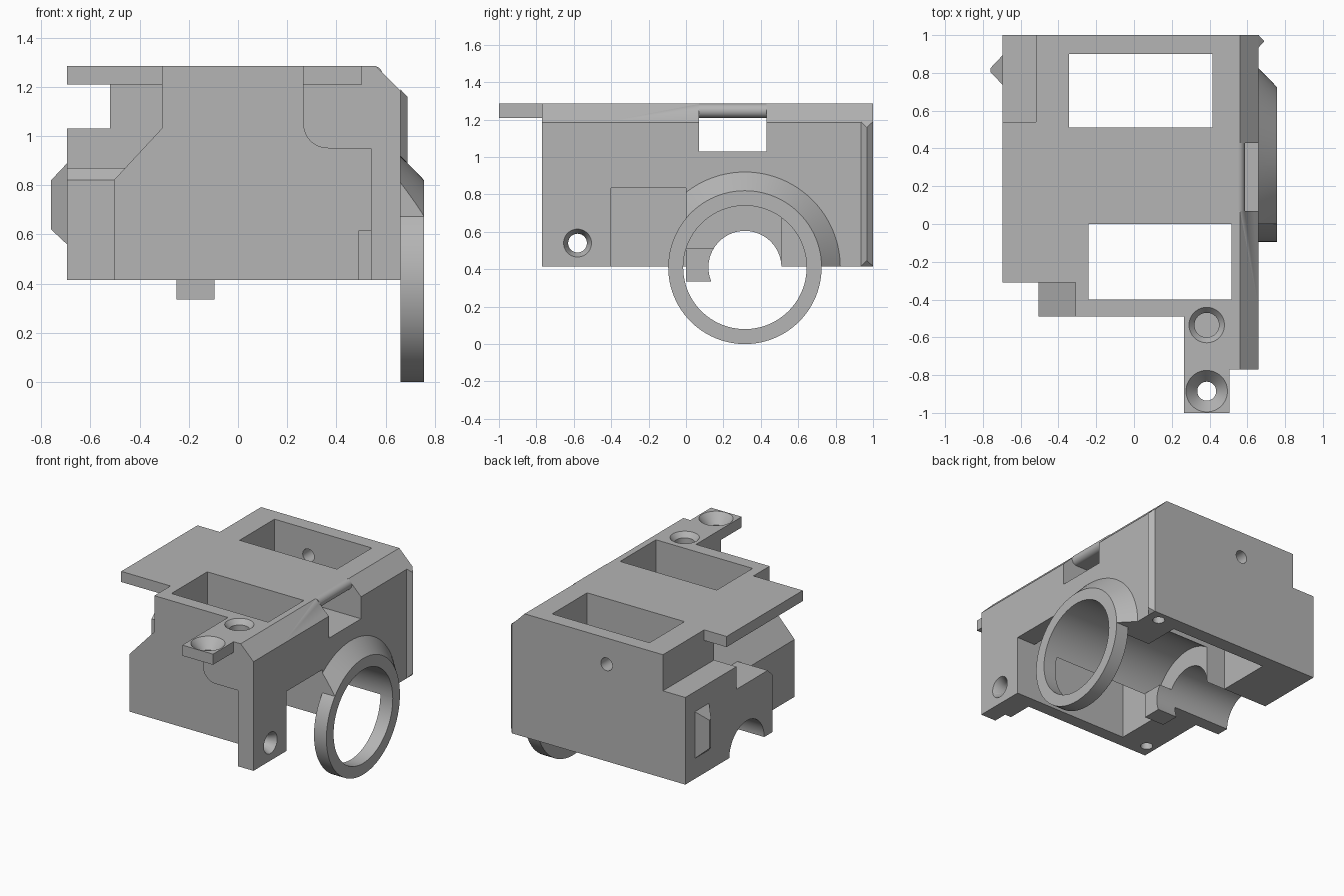
import bpy, bmesh
from math import sin, cos, pi
from mathutils import Vector, Matrix

cube = bpy.data.objects.get("Cube")
if cube:
    bpy.data.objects.remove(cube, do_unlink=True)

grey = bpy.data.materials.new("plain grey")
grey.use_nodes = True
GREY = (0.46, 0.46, 0.46, 1)
grey.diffuse_color = GREY
grey.node_tree.nodes["Principled BSDF"].inputs["Base Color"].default_value = GREY

SEGS = 96
BOTTOM, TOP, LEDGE = 0.415, 1.285, 1.03
RIGHT, LEFT = 0.66, -0.695
AXIS_Y, AXIS_Z = 0.315, 0.41


def make(name, bm):
    bmesh.ops.recalc_face_normals(bm, faces=bm.faces)
    mesh = bpy.data.meshes.new(name)
    bm.to_mesh(mesh)
    bm.free()
    mesh.materials.append(grey)
    ob = bpy.data.objects.new(name, mesh)
    bpy.context.collection.objects.link(ob)
    return ob


def prism(name, pts, axis, lo, hi):
    """Extrude a profile along x or y; the profile is (y, z) or (x, z)."""
    bm = bmesh.new()
    place = (lambda a, b: (lo, a, b)) if axis == "x" else (lambda a, b: (a, lo, b))
    face = bm.faces.new([bm.verts.new(place(a, b)) for a, b in pts])
    new = bmesh.ops.extrude_face_region(bm, geom=[face])["geom"]
    step = Vector((hi - lo, 0, 0)) if axis == "x" else Vector((0, hi - lo, 0))
    bmesh.ops.translate(bm, verts=[v for v in new if isinstance(v, bmesh.types.BMVert)], vec=step)
    return make(name, bm)


def box(name, x, y, z):
    return prism(name, [(x[0], z[0]), (x[1], z[0]), (x[1], z[1]), (x[0], z[1])], "y", *y)


def rod(name, axis, a, b, lo, hi, r1, r2=None):
    """Cylinder or cone along an axis; a, b are the other two coordinates."""
    r2 = r1 if r2 is None else r2
    bm = bmesh.new()
    bmesh.ops.create_cone(bm, cap_ends=True, segments=SEGS, radius1=r1, radius2=r2, depth=hi - lo)
    mid = (lo + hi) / 2
    if axis == "x":
        mat = Matrix.Translation((mid, a, b)) @ Matrix.Rotation(pi / 2, 4, "Y")
    elif axis == "y":
        mat = Matrix.Translation((a, mid, b)) @ Matrix.Rotation(-pi / 2, 4, "X")
    else:
        mat = Matrix.Translation((a, b, mid))
    bmesh.ops.transform(bm, matrix=mat, verts=bm.verts)
    return make(name, bm)


def wedge(name, base, tip):
    """Tapered catch between two rectangles given as (x, y range, z range)."""
    bm = bmesh.new()
    for x, ys, zs in (base, tip):
        for y in ys:
            for z in zs:
                bm.verts.new((x, y, z))
    bmesh.ops.remove_doubles(bm, verts=bm.verts, dist=0.0001)
    bmesh.ops.convex_hull(bm, input=bm.verts)
    return make(name, bm)


def combine(target, other, operation):
    other.hide_render = True
    mod = target.modifiers.new("join", "BOOLEAN")
    mod.operation, mod.object, mod.solver = operation, other, "EXACT"
    bpy.context.view_layer.objects.active = target
    bpy.ops.object.modifier_apply(modifier=mod.name)
    bpy.data.objects.remove(other, do_unlink=True)


def add(target, *parts):
    for p in parts:
        combine(target, p, "UNION")


def cut(target, *parts):
    for p in parts:
        combine(target, p, "DIFFERENCE")


# Housing: rear block and front block share the chamfered right edge
shoulder = [(RIGHT, BOTTOM), (RIGHT, 1.185), (0.56, TOP)]
housing = prism("housing", [(LEFT, BOTTOM)] + shoulder
                + [(-0.52, TOP), (-0.52, LEDGE), (LEFT, LEDGE)], "y", 0.43, 1.0)
front = prism("front_block", [(-0.505, BOTTOM)] + shoulder
              + [(-0.31, TOP), (-0.31, LEDGE), (-0.505, 0.82)], "y", -0.49, 0.43)
side = prism("side_block", [(0.03, BOTTOM), (0.45, BOTTOM), (0.45, 0.87), (0.08, 0.87), (0.03, 0.82)],
             "x", LEFT, -0.4)
plate = box("top_plate", (LEFT, -0.2), (-0.31, 0.54), (1.21, TOP))

# Front arm with a rounded lower corner, a leg, a tab and a boss
arc = [(0.365 - 0.1 * cos(t * pi / 24), 1.05 - 0.1 * sin(t * pi / 24)) for t in range(13)]
arm = prism("front_arm", [(0.265, TOP)] + arc + [(0.54, 0.95), (0.54, BOTTOM)] + shoulder,
            "y", -0.77, -0.45)
tab = box("front_tab", (0.265, 0.505), (-1.0, -0.7), (1.21, TOP))
boss = box("leg_boss", (0.49, 0.6), (-0.67, -0.45), (BOTTOM, 0.615))
add(housing, front, side, plate, arm, tab, boss)

# Windows, cross slot and side opening
cut(housing,
    box("rear_window", (-0.345, 0.415), (0.51, 0.9), (0.3, 1.4)),
    box("front_window", (-0.24, 0.515), (-0.4, 0.0), (0.3, 1.4)),
    box("cross_slot", (-0.8, 0.8), (0.07, 0.43), (LEDGE, 1.21)),
    box("slot_mouth", (0.55, 0.8), (0.07, 0.43), (LEDGE, 1.4)),
    box("side_opening", (0.4, 0.8), (-0.4, 0.0), (0.3, 0.835)))
add(housing, rod("slot_lip", "y", 0.55, 1.2475, 0.07, 0.43, 0.0375))

# Ring on the right with a half-cone collar behind the upper part
collar = rod("collar", "x", AXIS_Y, AXIS_Z, RIGHT, 0.757, 0.51, 0.41)
cut(collar, box("collar_trim_low", (0.5, 0.9), (-0.4, 1.0), (-0.3, BOTTOM)),
    box("collar_trim_front", (0.5, 0.9), (-0.4, 0.0), (0.3, 1.2)))
add(collar, rod("ring", "x", AXIS_Y, AXIS_Z, RIGHT, 0.757, 0.41))
add(housing, collar)

# Stepped bore and its small bracket
cut(housing, rod("wide_bore", "x", AXIS_Y, AXIS_Z, -0.195, 0.9, 0.33))
add(housing, box("bore_bracket", (-0.25, -0.095), (0.0, 0.16), (0.335, 0.515)))
cut(housing, rod("narrow_bore", "x", AXIS_Y, AXIS_Z, -0.9, 0.1, 0.195))

# Screw holes
cut(housing,
    rod("arm_hole", "z", 0.385, -0.535, 1.1, 1.4, 0.065),
    rod("arm_sink", "z", 0.385, -0.535, 1.245, 1.29, 0.06, 0.098),
    rod("tab_hole", "z", 0.385, -0.885, 1.1, 1.4, 0.05),
    rod("tab_sink", "z", 0.385, -0.885, 1.215, 1.29, 0.05, 0.114),
    rod("leg_hole", "x", -0.58, 0.54, 0.4, 0.8, 0.05),
    rod("leg_sink", "x", -0.58, 0.54, 0.61, 0.665, 0.05, 0.077),
    rod("back_hole", "y", -0.08, 1.1, 0.85, 1.1, 0.045),
    rod("rear_foot_hole", "z", 0.565, 0.925, 0.3, 0.6, 0.04),
    rod("front_foot_hole", "z", -0.435, -0.39, 0.3, 0.6, 0.04))

# Snap catches on both sides
add(housing,
    wedge("left_catch", (-0.68, (0.72, 0.91), (0.545, 0.905)), (-0.76, (0.805, 0.825), (0.62, 0.82))),
    wedge("right_catch", (RIGHT, (0.935, 1.0), (BOTTOM, 1.19)), (0.69, (0.967, 0.967), (0.447, 1.158))))

bpy.ops.object.select_all(action="DESELECT")
housing.select_set(True)
bpy.context.view_layer.objects.active = housing
bpy.ops.object.shade_smooth_by_angle(angle=pi / 6)
